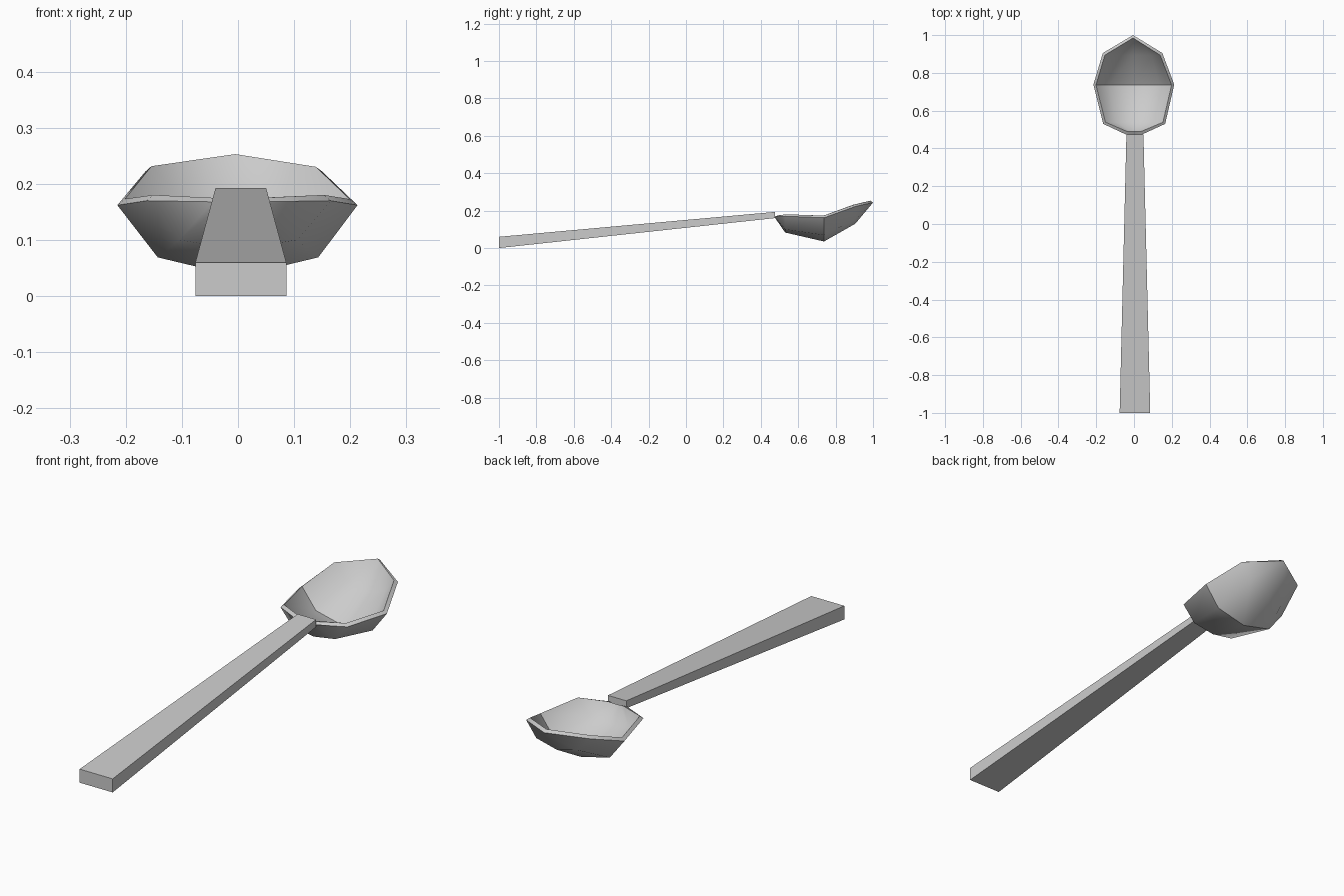
import bpy, bmesh

cube = bpy.data.objects.get("Cube")
if cube:
    bpy.data.objects.remove(cube, do_unlink=True)

# Material
COLOUR = (0.6, 0.6, 0.6, 1)
metal = bpy.data.materials.new("grey metal")
metal.use_nodes = True
metal.diffuse_color = COLOUR
metal.node_tree.nodes["Principled BSDF"].inputs["Base Color"].default_value = COLOUR


def add_object(name, bm):
    bmesh.ops.recalc_face_normals(bm, faces=bm.faces)
    mesh = bpy.data.meshes.new(name)
    bm.to_mesh(mesh)
    bm.free()
    mesh.materials.append(metal)
    obj = bpy.data.objects.new(name, mesh)
    bpy.context.collection.objects.link(obj)
    return obj


# Handle: a box tapering and rising toward the bowl
bm = bmesh.new()
bmesh.ops.create_cube(bm, size=2)
for v in bm.verts:
    side, end, top = v.co
    if end < 0:
        v.co = (0.005 + side * 0.081, -1.0, 0.06 if top > 0 else 0.0)
    else:
        v.co = (0.005 + side * 0.045, 0.475, 0.193 if top > 0 else 0.16)
add_object("handle", bm)

# Bowl: stations of y, left edge, right edge, rim height, lower side width, side height, keel height
STATIONS = [
    (0.475, -0.045, 0.045, 0.168, 0.025, 0.165, 0.163),
    (0.53, -0.163, 0.165, 0.170, 0.105, 0.100, 0.083),
    (0.738, -0.215, 0.213, 0.162, 0.143, 0.069, 0.035),
    (0.905, -0.165, 0.150, 0.222, 0.100, 0.155, 0.130),
]
MIDDLE = 2
bm = bmesh.new()
rings = []
for y, left, right, rim, low, side, keel in STATIONS:
    points = [(left, rim), (-low, side), (0, keel), (low, side), (right, rim)]
    rings.append([bm.verts.new((x, y, z)) for x, z in points])
for a, b in zip(rings, rings[1:]):
    for i in range(len(a) - 1):
        bm.faces.new((a[i], a[i + 1], b[i + 1], b[i]))
tip = bm.verts.new((-0.005, 1.0, 0.243))
for a, b in zip(rings[-1], rings[-1][1:]):
    bm.faces.new((a, b, tip))
for f in bm.faces:
    f.smooth = True

# Sharp crease across the middle and around the rim
for e in bm.edges:
    across = all(v in rings[MIDDLE] for v in e.verts)
    e.smooth = not (across or e.is_boundary)
bowl = add_object("bowl", bm)

# Wall thickness, growing inward
if sum(p.normal.z for p in bowl.data.polygons) > 0:
    bowl.data.flip_normals()
shell = bowl.modifiers.new("wall", "SOLIDIFY")
shell.thickness = 0.018
shell.offset = -1
